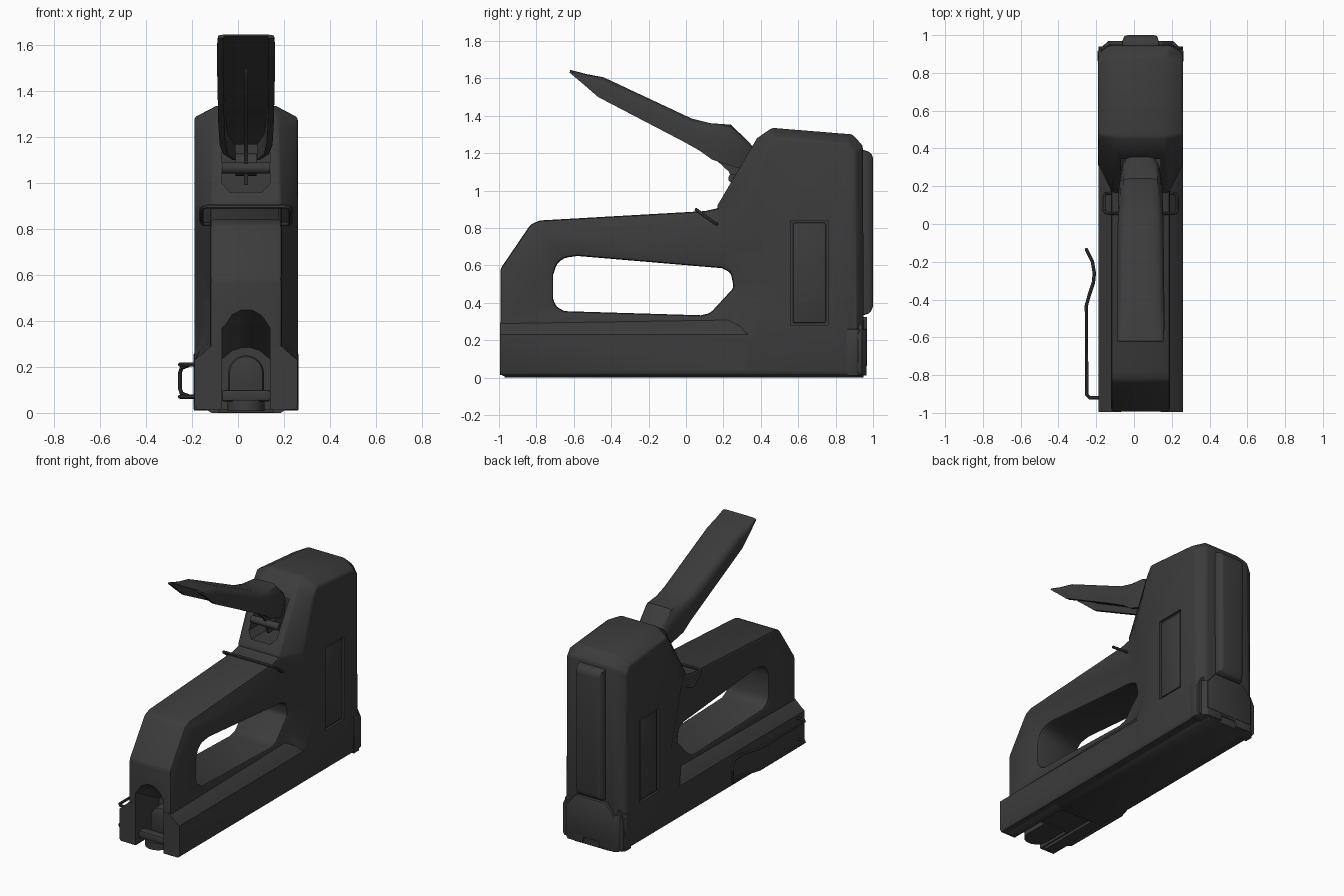
import bpy, bmesh, math

if "Cube" in bpy.data.objects:
    bpy.data.objects.remove(bpy.data.objects["Cube"])

CX = 0.035  # centre plane of the tool body


def add_mesh(name, bm):
    bmesh.ops.recalc_face_normals(bm, faces=bm.faces)
    me = bpy.data.meshes.new(name)
    bm.to_mesh(me)
    bm.free()
    ob = bpy.data.objects.new(name, me)
    bpy.context.collection.objects.link(ob)
    return ob


def bridge(bm, a, b):
    for i in range(len(a)):
        j = (i + 1) % len(a)
        bm.faces.new((a[i], a[j], b[j], b[i]))


def prism(name, pts, lo, hi, axis):
    """Extrude a 2D outline along an axis; x values are relative to CX."""
    put = {'X': lambda p, t: (CX + t, p[0], p[1]),
           'Y': lambda p, t: (CX + p[0], t, p[1]),
           'Z': lambda p, t: (CX + p[0], p[1], t)}[axis]
    bm = bmesh.new()
    a, b = ([bm.verts.new(put(p, t)) for p in pts] for t in (lo, hi))
    bm.faces.new(a)
    bm.faces.new(b)
    bridge(bm, a, b)
    return add_mesh(name, bm)


def box(name, x0, x1, y0, y1, z0, z1):
    return prism(name, [(x0, y0), (x1, y0), (x1, y1), (x0, y1)], z0, z1, 'Z')


def apply(ob, mod):
    bpy.context.view_layer.objects.active = ob
    bpy.ops.object.modifier_apply(modifier=mod.name)


def combine(ob, other, op='DIFFERENCE'):
    m = ob.modifiers.new("bool", 'BOOLEAN')
    m.operation, m.solver, m.object = op, 'EXACT', other
    apply(ob, m)
    bpy.data.objects.remove(other)


def bevel(ob, width, seg=2):
    m = ob.modifiers.new("bevel", 'BEVEL')
    m.width, m.segments, m.limit_method = width, seg, 'ANGLE'
    m.angle_limit = math.radians(28)
    apply(ob, m)
    return ob


def wire(name, pts, r):
    cu = bpy.data.curves.new(name, 'CURVE')
    cu.dimensions = '3D'
    cu.bevel_depth, cu.bevel_resolution, cu.use_fill_caps = r, 2, True
    sp = cu.splines.new('POLY')
    sp.points.add(len(pts) - 1)
    for p, co in zip(sp.points, pts):
        p.co = (*co, 1)
    ob = bpy.data.objects.new(name, cu)
    bpy.context.collection.objects.link(ob)
    bpy.ops.object.select_all(action='DESELECT')
    ob.select_set(True)
    bpy.context.view_layer.objects.active = ob
    bpy.ops.object.convert(target='MESH')


# Head: silhouette ring (y, z, half width) and side-face ring (y, z)
RINGS = [(.2, .018, .155, .3, .03), (.2, .25, .15, .34, .25), (.24, .42, .15, .42, .4),
         (.265, .5, .15, .43, .52), (.2, .7, .15, .37, .72),
         (.165, .915, .15, .32, .9),
         (.38, 1.28, .14, .43, 1.22), (.46, 1.335, .13, .47, 1.285),
         (.89, 1.30, .13, .87, 1.25), (.945, 1.24, .165, .905, 1.2),
         (.952, .018, .175, .905, .03)]
bm = bmesh.new()
loops = []
for s in (-1, 1):
    outer = [bm.verts.new((CX + s * w, y, z)) for y, z, w, _, _ in RINGS]
    inner = [bm.verts.new((CX + s * .225, y, z)) for _, _, _, y, z in RINGS]
    bm.faces.new(inner)
    bridge(bm, outer, inner)
    loops.append(outer)
bridge(bm, *loops)
body = bevel(add_mesh("body", bm), .012)

# Narrow grip with the hand opening
grip = prism("grip", [(-.993, .03), (-.993, .58), (-.83, .82), (-.78, .84), (.10, .89),
                      (.19, .91), (.5, .91), (.5, .03)], -.156, .156, 'X')
combine(grip, prism("hand_opening", [(-.71, .42), (-.71, .55), (-.69, .61), (-.65, .64),
    (-.58, .65), (.19, .585), (.24, .56), (.255, .48), (.13, .345), (.08, .333),
    (-.65, .355), (-.695, .38)], -.5, .5, 'X'))
bevel(grip, .016)
# Wide base flaring out below the grip
base = prism("base", [(-.215, .015), (-.225, .03), (-.225, .23), (-.2, .28), (-.15, .325),
                      (.15, .325), (.2, .28), (.225, .23), (.225, .03), (.215, .015)],
             -.995, .94, 'Y')
for v in base.data.vertices:
    v.co.x = CX + (v.co.x - CX) * .993
    if v.co.y < -.9 and v.co.z > .25:   # flare drops at the rear corners
        v.co.z -= .03
combine(body, grip, 'UNION')
combine(body, base, 'UNION')

# Recess behind the lever
combine(body, prism("lever_recess", [(-.105, 1.22), (-.105, 1.0), (-.07, .96),
    (.07, .96), (.105, 1.0), (.105, 1.22)], 0, .4, 'Y'))
# Arched rear magazine mouth with a sloping ceiling
mouth = prism("magazine_mouth", [(-.105, -.1), (-.105, .37), (-.06, .43), (-.02, .45),
    (.02, .45), (.06, .43), (.105, .37), (.105, -.1)], -1.1, -.74, 'Y')
for v in mouth.data.vertices:
    v.co.z *= 1.15 if v.co.y < -1 else .63
combine(body, mouth)
# Recessed side windows with inner panels
for s, side in ((-1, "left"), (1, "right")):
    x = sorted((s * .21, s * .3))
    combine(body, box("side_window", *x, .56, .76, .28, .84))
    x = sorted((s * .2, s * .219))
    bevel(box(side + "_side_panel", *x, .572, .748, .292, .828), .006)

# Raised spine on the front of the head
spine = prism("front_spine", [(.94, .33), (.985, .345), (1.0, .38), (1.0, 1.18),
                              (.985, 1.205), (.94, 1.22)], -.1, .1, 'X')
for v in spine.data.vertices:
    if v.co.y > .99:
        v.co.x = CX + (v.co.x - CX) * .78
bevel(spine, .012)

# Nose shoe wrapping the lower front, with a staple exit notch
nose = prism("nose_shoe", [(-.228, .86), (-.228, .915), (-.175, .966), (.175, .966),
                           (.228, .915), (.228, .86)], .01, .26, 'Z')
combine(nose, box("exit_notch", -.06, .06, .93, 1.1, -.1, .05))
bevel(nose, .006)
plate = prism("nose_plate", [(-.175, .06), (.175, .06), (.175, .25), (.11, .325),
                             (-.11, .325), (-.175, .25)], .93, .969, 'Y')
bevel(plate, .005)

# Bottom magazine rails
bevel(prism("magazine_rail", [(-.19, .03), (-.13, 0), (.13, 0), (.19, .03)],
            -.52, .95, 'Y'), .004)
for s, side in ((-1, "left"), (1, "right")):
    prism(side + "_rear_rail", [(s * .108, .03), (s * .12, 0), (s * .15, 0), (s * .2, .03)],
          -.97, -.5, 'Y')

# Staple pusher in the rear mouth
arc = [(.078 * math.cos(math.pi * i / 12), .172 + .078 * math.sin(math.pi * i / 12))
       for i in range(13)]
bevel(prism("pusher", [(.078, .03)] + arc + [(-.078, .03)], -.88, -.7, 'Y'), .02)
bevel(box("pusher_latch_bar", -.106, .106, -.96, -.9, .05, .1), .01)
arc = [(.08 * math.cos(math.pi + math.pi * i / 10),
        -.9 + .08 * math.sin(math.pi + math.pi * i / 10)) for i in range(11)]
prism("pusher_foot", arc + [(.08, -.72), (-.08, -.72)], .008, .055, 'Z')

# Squeeze lever: lofted rounded channel; top (y, z), bottom (y, z), half width
STATIONS = [(-.62, 1.645, -.622, 1.63, .122), (-.53, 1.622, -.545, 1.565, .126),
            (-.44, 1.605, -.47, 1.5, .126), (.03, 1.385, -.02, 1.265, .121),
            (.13, 1.36, .07, 1.215, .118), (.24, 1.352, .14, 1.165, .115),
            (.33, 1.265, .26, 1.125, .10), (.38, 1.21, .36, 1.1, .06)]
half = [(.78, 0), (1, 0), (1, .6), (.93, .82), (.78, .95), (.5, 1)]
SECTION = ([(.78, .6)] + half + [(-u, v) for u, v in reversed(half)] + [(-.78, .6)])
bm = bmesh.new()
prev = None
for ty, tz, by, bz, w in STATIONS:
    loop = [bm.verts.new((CX + u * w, by + (ty - by) * v, bz + (tz - bz) * v))
            for u, v in SECTION]
    if prev:
        bridge(bm, prev, loop)
    else:
        bm.faces.new(loop)
    prev = loop
bm.faces.new(prev)
add_mesh("lever", bm)
prism("lever_rib", [(-.36, 1.5), (.05, 1.3), (.36, 1.2), (.38, 1.0), (.27, .99),
                    (.23, 1.1), (.1, 1.22), (-.33, 1.45)], -.008, .008, 'X')

# Lever pivot pin and roller
for name, r, w, y, z in (("lever_pin", .024, .104, .25, 1.065),
                         ("lever_roller", .05, .045, .33, 1.08)):
    bpy.ops.mesh.primitive_cylinder_add(vertices=20, radius=r, depth=2 * w,
                                        location=(CX, y, z), rotation=(0, math.pi / 2, 0))
    bpy.context.object.name = name

# Lever lock bail across the handle
half = [(-.14, .165, .82), (-.188, .16, .822), (-.194, .14, .835), (-.194, .075, .882),
        (-.185, .06, .893), (-.165, .055, .897)]
wire("lock_bail", [(CX + x, y, z) for x, y, z in half] +
     [(CX - x, y, z) for x, y, z in reversed(half)], .009)

# Belt clip: bent wire loop on the left side
arm = [(-.17, -.92, .21), (-.235, -.92, .21), (-.25, -.905, .21), (-.252, -.43, .21),
       (-.235, -.37, .21), (-.215, -.31, .21), (-.21, -.26, .21), (-.22, -.2, .205),
       (-.245, -.15, .195), (-.252, -.135, .175)]
wire("belt_clip", arm + [(x, y, .28 - z) for x, y, z in reversed(arm)], .009)

# Smooth shading with sharp edges kept
bpy.ops.object.select_all(action='SELECT')
bpy.context.view_layer.objects.active = body
bpy.ops.object.shade_smooth_by_angle(angle=math.radians(35))

# Dark casing colour
mat = bpy.data.materials.new("dark_metal")
mat.diffuse_color = (.045, .045, .045, 1)
mat.use_nodes = True
mat.node_tree.nodes["Principled BSDF"].inputs["Base Color"].default_value = mat.diffuse_color
for ob in bpy.context.scene.objects:
    ob.data.materials.clear()
    ob.data.materials.append(mat)
